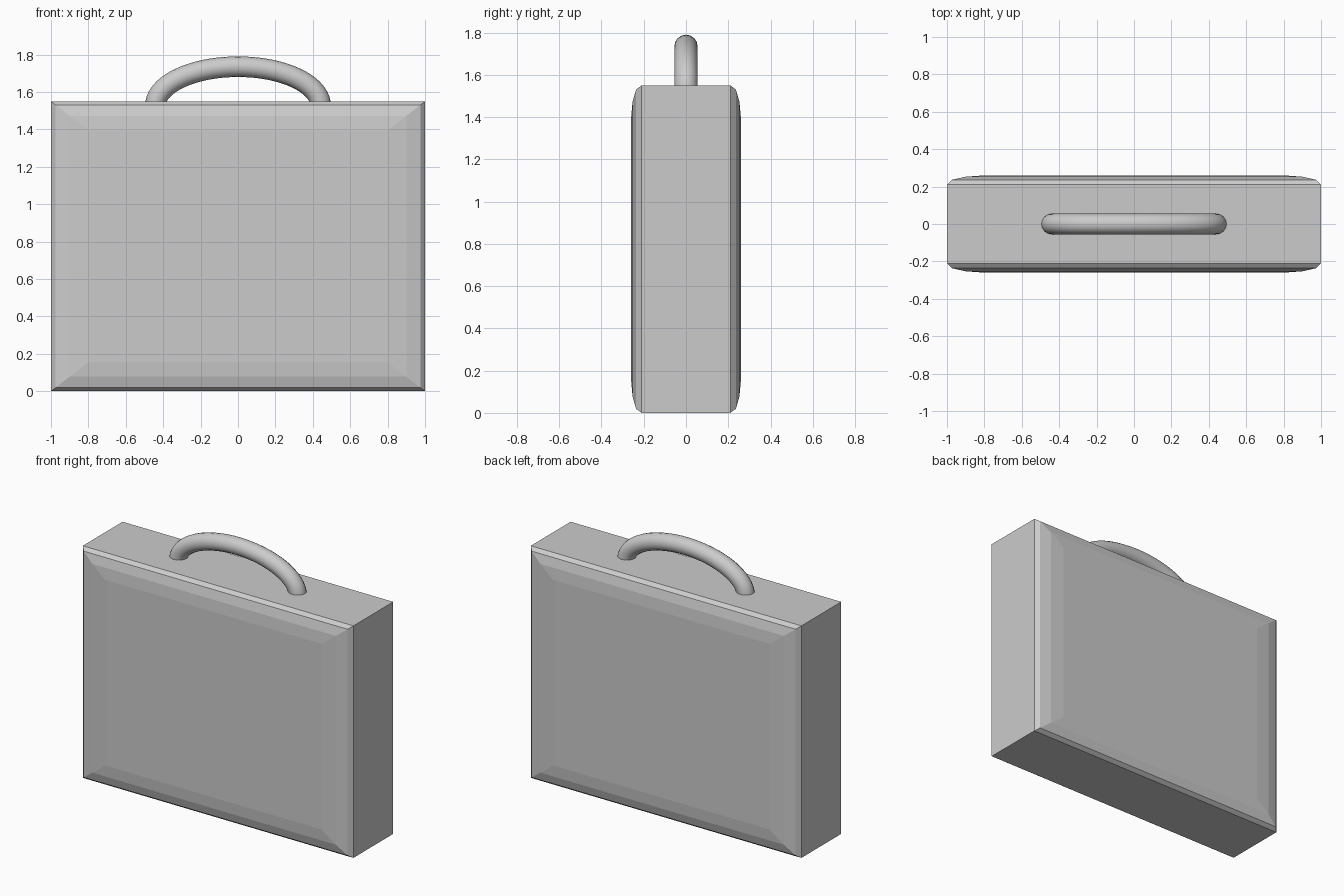
import bpy, bmesh, math

if "Cube" in bpy.data.objects:
    bpy.data.objects.remove(bpy.data.objects["Cube"])

W, H = 1.0, 1.55  # half width, full height


def ring(bm, s, y):
    hz = H / 2
    return [bm.verts.new((sx * W * s, y, hz + sz * hz * s))
            for sx, sz in ((-1, -1), (1, -1), (1, 1), (-1, 1))]


# Case body: box with stepped pillow panels on front and back
profile = [(0.8, 0.26), (0.9, 0.253), (0.975, 0.236), (1.0, 0.21)]
levels = [(s, -y) for s, y in profile] + list(reversed(profile))
bm = bmesh.new()
rings = [ring(bm, s, y) for s, y in levels]
for a, b in zip(rings, rings[1:]):
    for i in range(4):
        j = (i + 1) % 4
        bm.faces.new((a[i], a[j], b[j], b[i]))
bm.faces.new(rings[0])
bm.faces.new(rings[-1])
bmesh.ops.recalc_face_normals(bm, faces=bm.faces)
mesh = bpy.data.meshes.new("case_body")
bm.to_mesh(mesh)
bm.free()
bpy.context.collection.objects.link(bpy.data.objects.new("case_body", mesh))

# Handle: round tube swept along a half ellipse, ends sunk into the case
curve = bpy.data.curves.new("handle", "CURVE")
curve.dimensions = "3D"
curve.bevel_depth = 0.055
curve.bevel_resolution = 6
curve.use_fill_caps = True
n = 40
spline = curve.splines.new("POLY")
spline.points.add(n)
for i, p in enumerate(spline.points):
    t = math.pi * i / n
    p.co = (-0.442 * math.cos(t), 0, 1.525 + 0.21 * math.sin(t), 1)
handle = bpy.data.objects.new("handle", curve)
bpy.context.collection.objects.link(handle)
bpy.context.view_layer.objects.active = handle
handle.select_set(True)
bpy.ops.object.convert(target="MESH")
bpy.ops.object.shade_smooth_by_angle(angle=math.radians(40))
